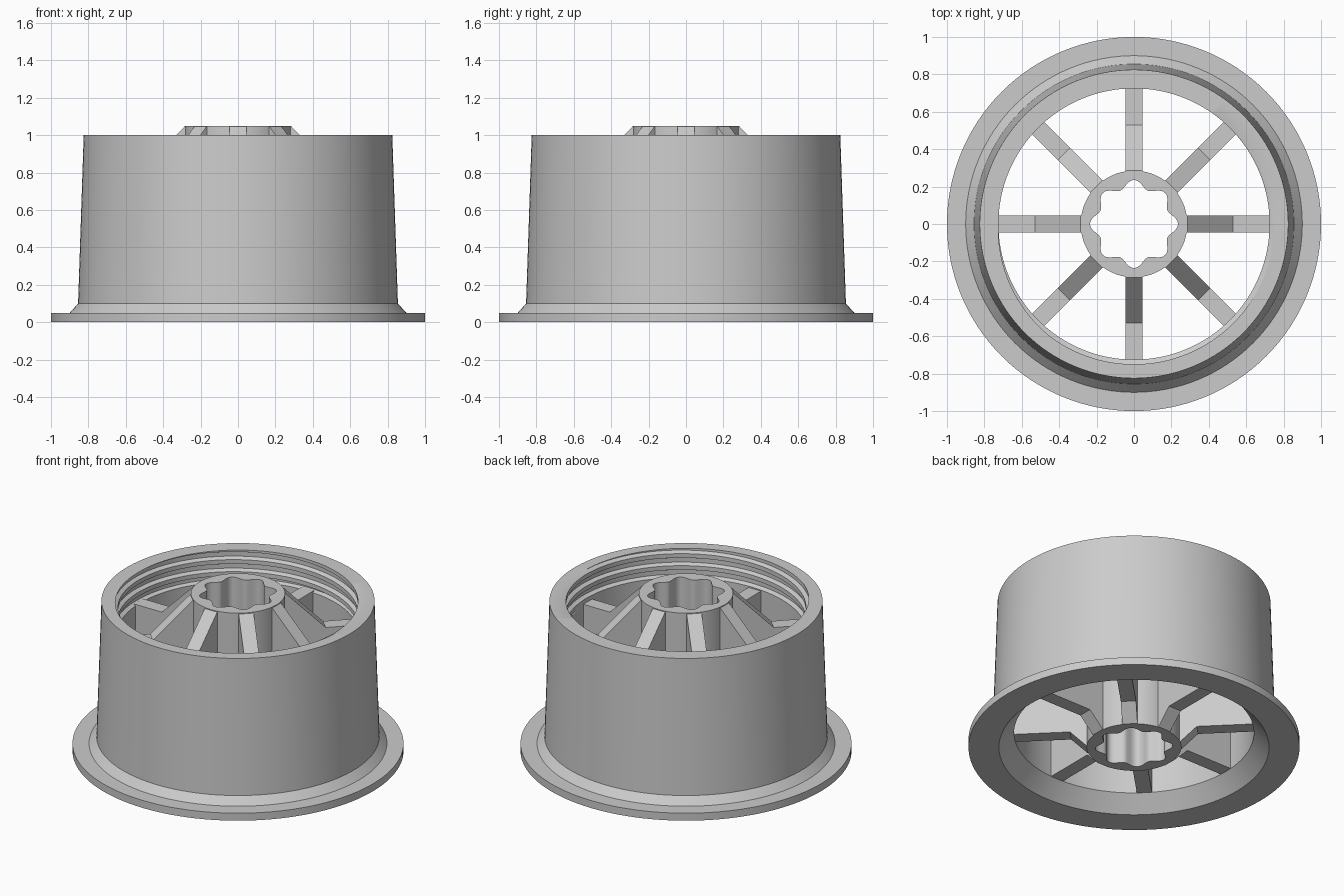
import bpy, bmesh
from math import cos, sin, pi, tau, radians
from mathutils import Matrix

if "Cube" in bpy.data.objects:
    bpy.data.objects.remove(bpy.data.objects["Cube"], do_unlink=True)

grey = bpy.data.materials.new("plain grey")
grey.use_nodes = True
grey.diffuse_color = (0.6, 0.6, 0.6, 1)
grey.node_tree.nodes["Principled BSDF"].inputs["Base Color"].default_value = (0.6, 0.6, 0.6, 1)


def finish(name, bm):
    bmesh.ops.remove_doubles(bm, verts=bm.verts[:], dist=0.0002)
    bmesh.ops.recalc_face_normals(bm, faces=bm.faces[:])
    mesh = bpy.data.meshes.new(name)
    bm.to_mesh(mesh)
    bm.free()
    mesh.materials.append(grey)
    obj = bpy.data.objects.new(name, mesh)
    bpy.context.collection.objects.link(obj)
    bpy.ops.object.select_all(action="DESELECT")
    obj.select_set(True)
    bpy.context.view_layer.objects.active = obj
    bpy.ops.object.shade_smooth_by_angle(angle=radians(28))
    return obj


def revolve(name, section, steps=128):
    """Sweep a closed section around z; section(angle) returns (radius, height) points."""
    bm = bmesh.new()
    columns = []
    for i in range(steps + 1):
        a = tau * i / steps
        columns.append([bm.verts.new((r * cos(a), r * sin(a), z)) for r, z in section(a)])
    for left, right in zip(columns, columns[1:]):
        for j in range(len(left)):
            k = (j + 1) % len(left)
            bm.faces.new((left[j], right[j], right[k], left[k]))
    return finish(name, bm)


# Flanged drum with an internal thread at the top
PITCH, THREAD_Z, CREST, ROOT = 0.08, 0.8, 0.725, 0.75
STOPS = (0.0, 0.35, 0.5, 0.85)      # crest start, crest end, root start, root end


def thread_radius(z, a):
    p = ((z - THREAD_Z) / PITCH - a / tau + 1e-6) % 1
    if p < STOPS[1]:
        t = 0
    elif p < STOPS[2]:
        t = (p - STOPS[1]) / (STOPS[2] - STOPS[1])
    elif p < STOPS[3]:
        t = 1
    else:
        t = (1 - p) / (1 - STOPS[3])
    return CREST + (ROOT - CREST) * t


def drum_section(a):
    points = [(0.816, 0), (1, 0), (1, 0.05), (0.9, 0.05), (0.855, 0.1), (0.825, 1)]
    for turn in range(3, -2, -1):
        for stop in reversed(STOPS):
            z = THREAD_Z + PITCH * (turn + stop + a / tau)
            z = min(1, max(THREAD_Z, z))
            points.append((thread_radius(z, a), z))
    return points + [(CREST, THREAD_Z - 0.01), (CREST, 0.1)]


revolve("drum", drum_section)


# Hub with an eight-lobed bore
def hub_section(a):
    bore = 0.214 + 0.021 * cos(8 * a)
    return [(bore, 0), (0.285, 0), (0.285, 1.05), (bore, 1.05)]


revolve("hub", hub_section, 160)

# Eight webs joining hub and drum
WEB = [(0.27, 0), (0.285, 0), (0.385, 0.1), (0.735, 0.1),
       (0.735, 0.8), (0.53, 0.8), (0.285, 1.045), (0.27, 1.045)]
for n in range(8):
    bm = bmesh.new()
    face = bm.faces.new([bm.verts.new((r, -0.046, z)) for r, z in WEB])
    extruded = bmesh.ops.extrude_face_region(bm, geom=[face], use_keep_orig=True)
    moved = [g for g in extruded["geom"] if isinstance(g, bmesh.types.BMVert)]
    bmesh.ops.translate(bm, verts=moved, vec=(0, 0.092, 0))
    bm.transform(Matrix.Rotation(n * pi / 4, 4, "Z"))
    finish(f"spoke_{n + 1}", bm)
